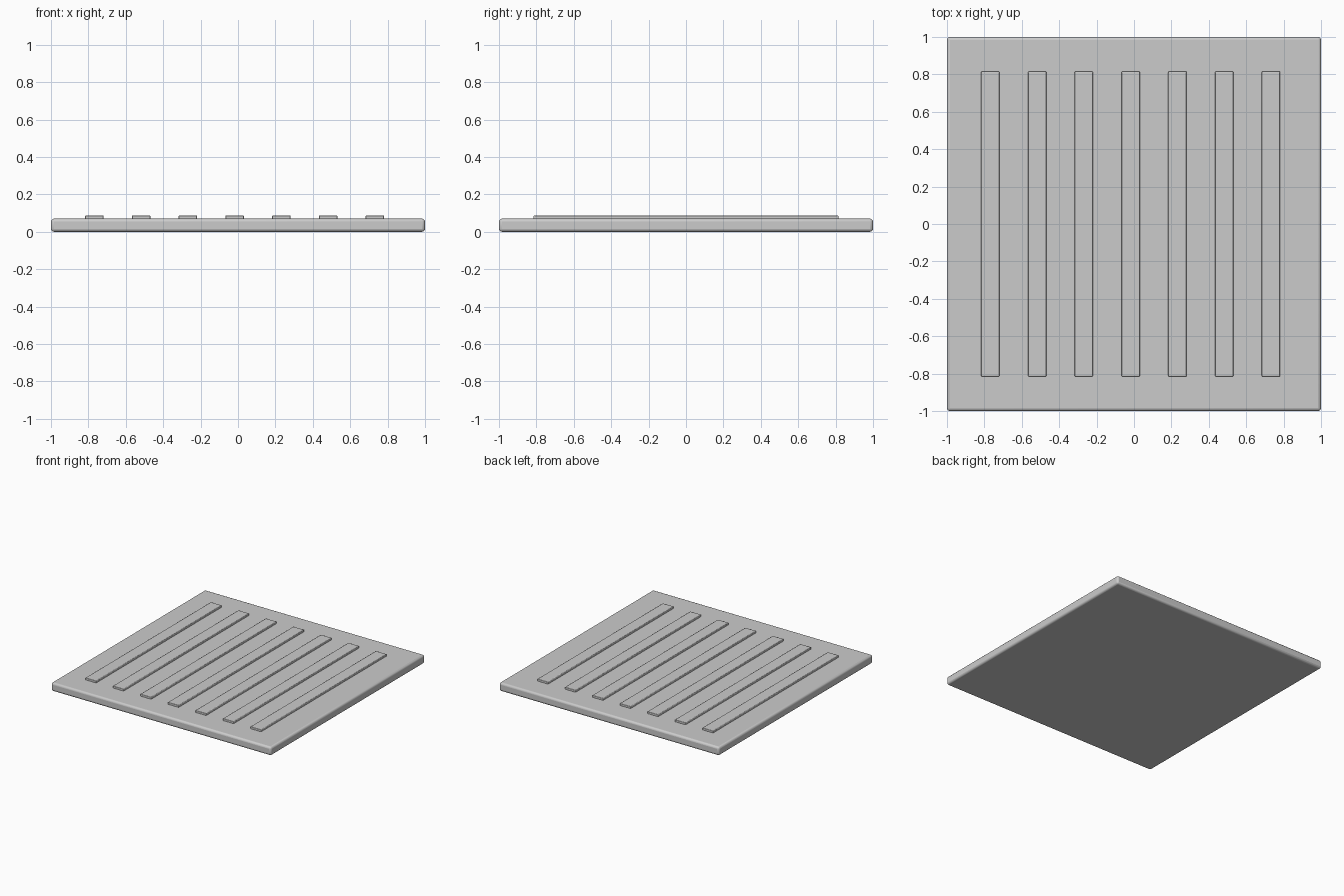
import bpy

if "Cube" in bpy.data.objects:
    bpy.data.objects.remove(bpy.data.objects["Cube"])


def rounded_box(name, center, size, bevel, segments):
    bpy.ops.mesh.primitive_cube_add(size=1, location=center)
    ob = bpy.context.object
    ob.name = name
    ob.scale = size
    bpy.ops.object.transform_apply(location=False, rotation=False, scale=True)
    mod = ob.modifiers.new("rounded_edges", "BEVEL")
    mod.width = bevel
    mod.segments = segments
    bpy.ops.object.shade_smooth_by_angle()
    return ob


# Base slab with softened edges
rounded_box("floor_plate", (0, 0, 0.035), (2, 2, 0.07), 0.016, 3)

# Seven raised strips, evenly pitched and slightly left of centre
for i in range(7):
    x = -0.768 + 0.25 * i
    rounded_box(f"raised_strip_{i + 1}", (x, 0, 0.077), (0.098, 1.63, 0.02), 0.004, 2)
